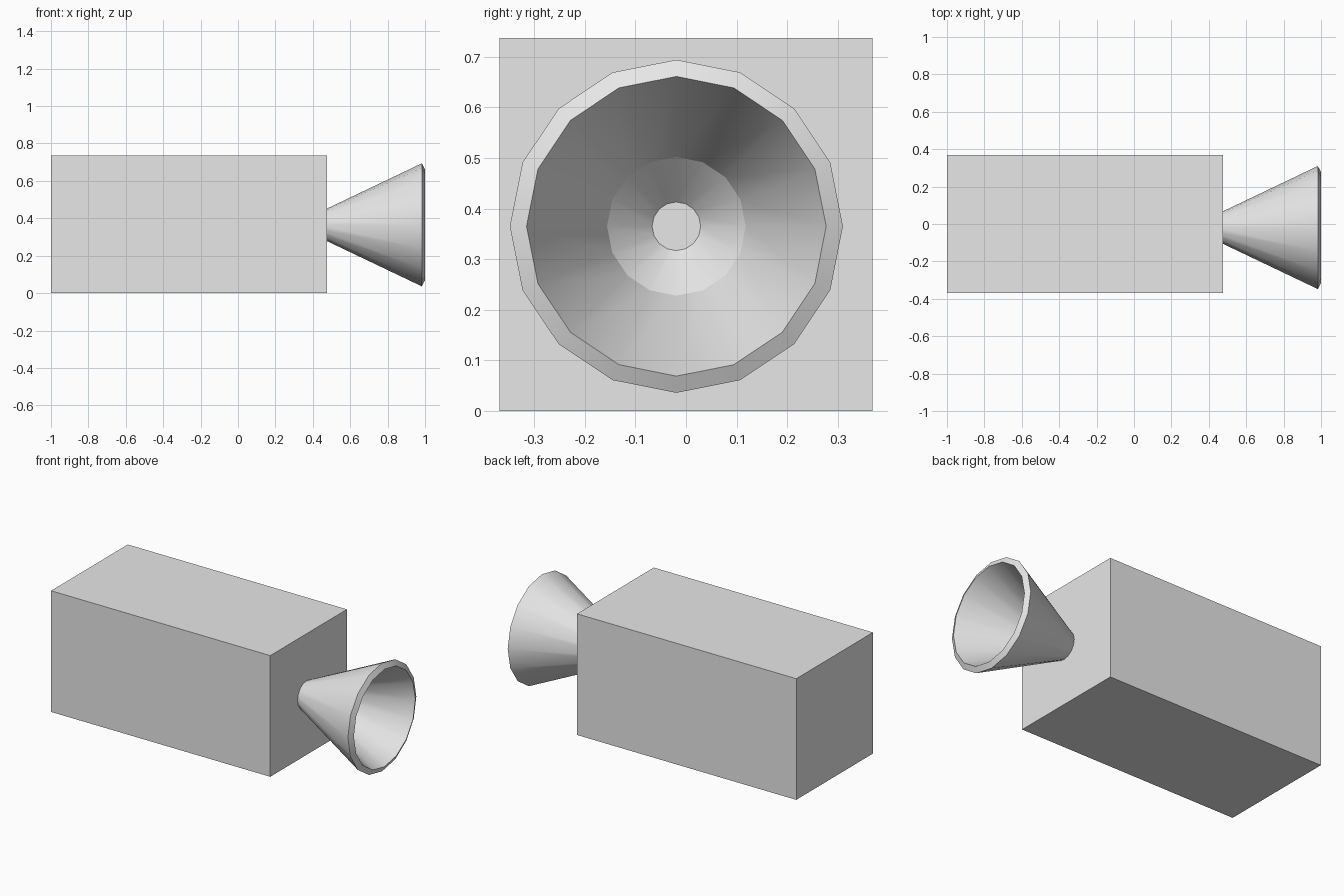
import bpy
import bmesh
from math import cos, sin, tau, radians

if "Cube" in bpy.data.objects:
    bpy.data.objects.remove(bpy.data.objects["Cube"], do_unlink=True)

SIDES = 16
AXIS_Y, AXIS_Z = -0.019, 0.365

# Single plain grey
grey = bpy.data.materials.new("light_grey")
grey.use_nodes = True
colour = (0.8, 0.8, 0.8, 1)
grey.diffuse_color = colour
grey.node_tree.nodes["Principled BSDF"].inputs["Base Color"].default_value = colour


def add_object(name, bm):
    bmesh.ops.recalc_face_normals(bm, faces=bm.faces)
    mesh = bpy.data.meshes.new(name)
    bm.to_mesh(mesh)
    bm.free()
    mesh.materials.append(grey)
    obj = bpy.data.objects.new(name, mesh)
    bpy.context.collection.objects.link(obj)
    return obj


# Box-shaped body
bm = bmesh.new()
bmesh.ops.create_cube(bm, size=1)
bmesh.ops.scale(bm, vec=(1.475, 0.737, 0.737), verts=bm.verts)
bmesh.ops.translate(bm, vec=(-0.2625, 0, 0.3685), verts=bm.verts)
add_object("body_box", bm)

# Thick flared horn turned around the x axis: (x, radius) from tip, over the rim, to the throat
profile = [(0.44, 0.07), (0.983, 0.329), (1.0, 0.296), (0.665, 0.137), (0.575, 0.048)]
bm = bmesh.new()
rings = []
for x, r in profile:
    rings.append([bm.verts.new((x, AXIS_Y + r * cos(tau * i / SIDES), AXIS_Z + r * sin(tau * i / SIDES)))
                  for i in range(SIDES)])
for a, b in zip(rings, rings[1:]):
    for i in range(SIDES):
        j = (i + 1) % SIDES
        bm.faces.new((a[i], a[j], b[j], b[i]))
bm.faces.new(rings[0])
bm.faces.new(rings[-1])
horn = add_object("flared_horn", bm)

# Smooth sides, sharp rim and throat
bpy.ops.object.select_all(action="DESELECT")
horn.select_set(True)
bpy.context.view_layer.objects.active = horn
bpy.ops.object.shade_smooth_by_angle(angle=radians(25))
for edge in horn.data.edges:
    x1, x2 = (horn.data.vertices[v].co.x for v in edge.vertices)
    if abs(x1 - x2) < 0.001:
        edge.use_edge_sharp = True
